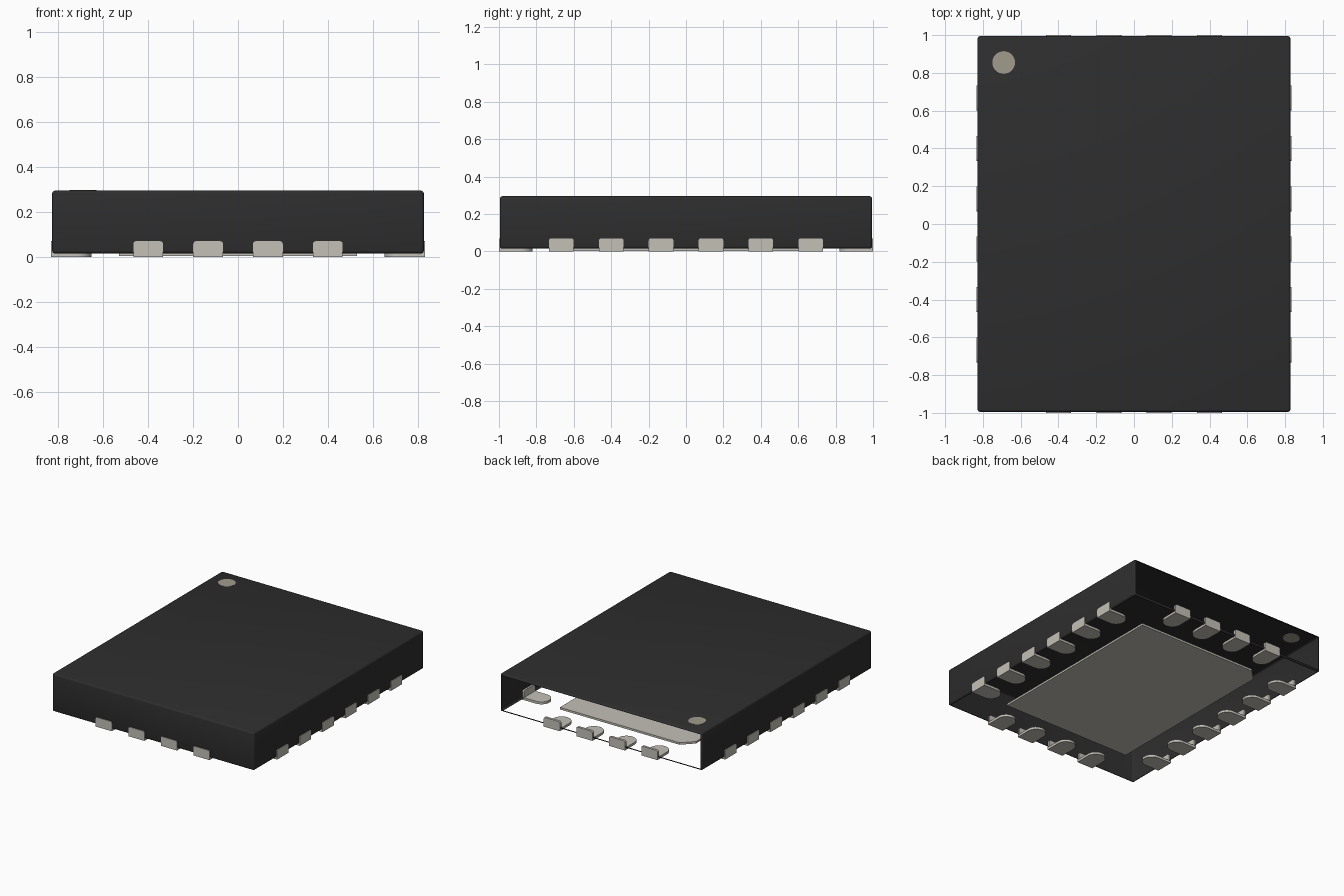
import bpy, bmesh, math
from mathutils import Matrix, Vector

if "Cube" in bpy.data.objects:
    bpy.data.objects.remove(bpy.data.objects["Cube"], do_unlink=True)


def material(name, rgb):
    m = bpy.data.materials.new(name)
    m.use_nodes = True
    m.diffuse_color = (*rgb, 1)
    m.node_tree.nodes["Principled BSDF"].inputs["Base Color"].default_value = (*rgb, 1)
    return m


BLACK = material("black_plastic", (0.027, 0.027, 0.027))
METAL = material("warm_grey_metal", (0.55, 0.53, 0.47))
MARK = material("marker_grey", (0.355, 0.33, 0.265))


def finish(bm, name, mat, smooth=True):
    mesh = bpy.data.meshes.new(name)
    bm.to_mesh(mesh)
    bm.free()
    mesh.materials.append(mat)
    ob = bpy.data.objects.new(name, mesh)
    bpy.context.collection.objects.link(ob)
    if smooth:
        bpy.ops.object.select_all(action="DESELECT")
        ob.select_set(True)
        bpy.context.view_layer.objects.active = ob
        bpy.ops.object.shade_smooth_by_angle(angle=math.radians(35))
    return ob


def prism(bm, outline, depth):
    """Extrude a closed 3D outline along a depth vector."""
    base = bm.faces.new([bm.verts.new(p) for p in outline])
    top = bmesh.ops.extrude_face_region(bm, geom=[base])["geom"]
    bmesh.ops.translate(bm, vec=depth, verts=[v for v in top if isinstance(v, bmesh.types.BMVert)])
    bmesh.ops.recalc_face_normals(bm, faces=bm.faces)


# Body shell: rounded edges, open underneath and at the back
HX, HY, Z0, Z1 = 0.828, 0.995, 0.015, 0.295
bm = bmesh.new()
bmesh.ops.create_cube(bm, size=1)
bmesh.ops.scale(bm, vec=(2 * HX, 2 * HY, Z1 - Z0), verts=bm.verts)
bmesh.ops.translate(bm, vec=(0, 0, (Z0 + Z1) / 2), verts=bm.verts)
bmesh.ops.bevel(bm, geom=bm.edges[:], offset=0.013, segments=3, profile=0.5, affect="EDGES")
bm.normal_update()
is_open = [f for f in bm.faces if f.calc_area() > 0.1 and (f.normal.z < -0.99 or f.normal.y > 0.99)]
bmesh.ops.delete(bm, geom=is_open, context="FACES")
finish(bm, "body_shell", BLACK)

# Corner marker dot
bm = bmesh.new()
bmesh.ops.create_cone(bm, cap_ends=True, segments=32, radius1=0.06, radius2=0.06, depth=0.009,
                      matrix=Matrix.Translation((-0.69, 0.855, 0.2925)))
finish(bm, "marker_dot", MARK)

# Centre pad with one chamfered corner
bm = bmesh.new()
px, py, cut = 0.53, 0.72, 0.08
prism(bm, [(-px, -py, 0.003), (px, -py, 0.003), (px, py, 0.003),
           (-px + cut, py, 0.003), (-px, py - cut, 0.003)], Vector((0, 0, 0.015)))
finish(bm, "centre_pad", METAL, smooth=False)

# Terminals: a round-ended foot plus an upright plate, outer face at y = 0
W, LENGTH, T, TALL, R = 0.066, 0.18, 0.018, 0.07, 0.012


def terminal(name, place):
    bm = bmesh.new()
    arc = [math.pi * i / 16 for i in range(17)]
    foot = [(W * math.cos(a), LENGTH - W + W * math.sin(a), 0) for a in arc]
    prism(bm, [(W, 0, 0)] + foot + [(-W, 0, 0)], Vector((0, 0, T)))
    quarter = [math.pi / 2 * i / 4 for i in range(5)]
    right = [(W - R + R * math.cos(a), 0, TALL - R + R * math.sin(a)) for a in quarter]
    left = [(-x, y, z) for x, y, z in reversed(right)]
    prism(bm, [(W, 0, T)] + right + left + [(-W, 0, T)], Vector((0, T, 0)))
    bmesh.ops.transform(bm, matrix=place, verts=bm.verts)
    finish(bm, name, METAL)


PITCH = 0.2667
for side, turn, reach, count in (("front", 0, 1.0, 4), ("left", 90, 0.833, 6),
                                 ("back", 180, 1.0, 4), ("right", 270, 0.833, 6)):
    for i in range(count):
        offset = (i - (count - 1) / 2) * PITCH
        place = Matrix.Rotation(math.radians(turn), 4, "Z") @ Matrix.Translation((offset, -reach, 0))
        terminal(f"{side}_terminal_{i + 1}", place)
